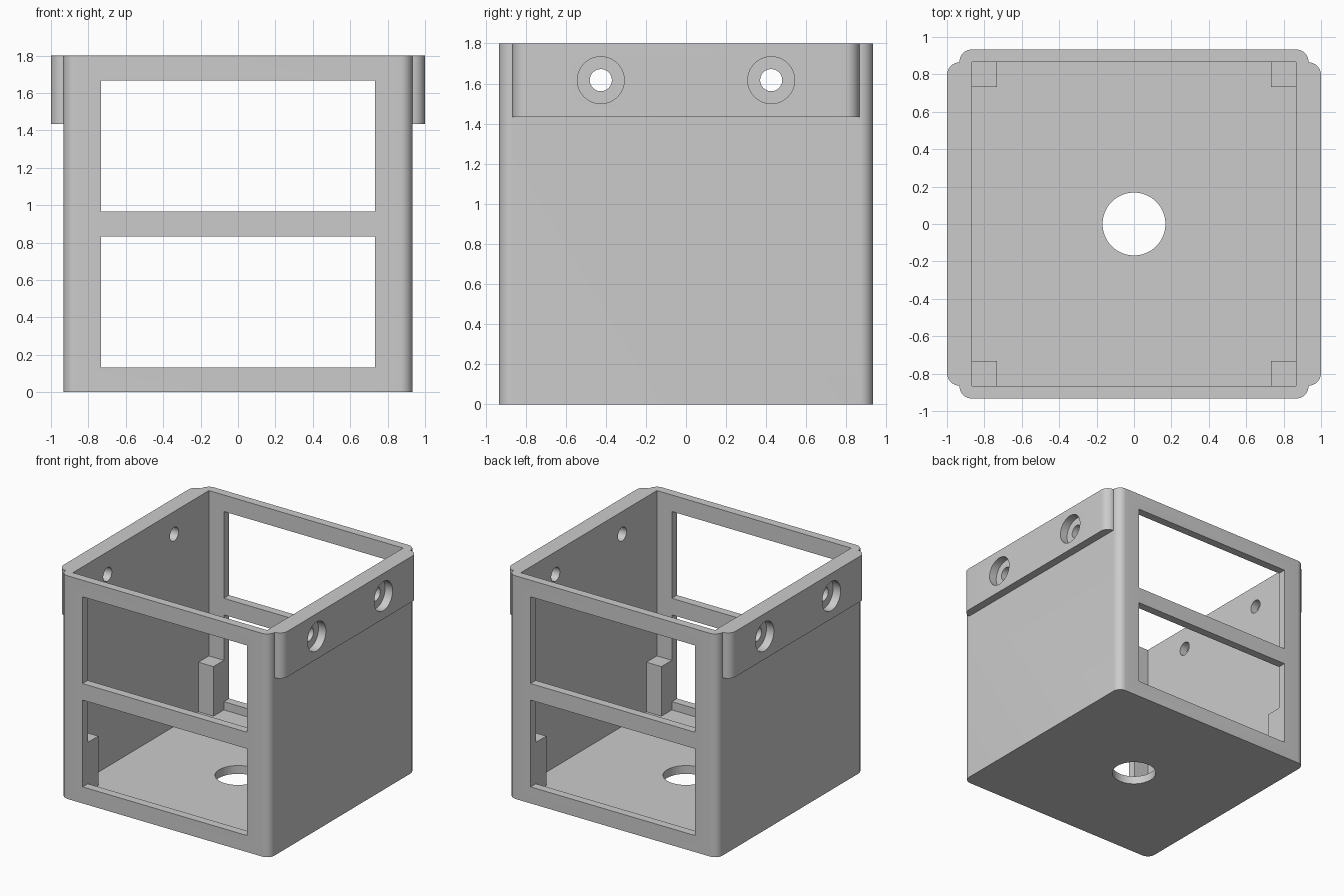
import bpy, bmesh, math
from mathutils import Matrix, Vector

cube = bpy.data.objects.get("Cube")
if cube:
    bpy.data.objects.remove(cube, do_unlink=True)

WALL = 1 / 15            # wall and floor thickness
HALF = 14 * WALL         # half width of the body
INNER = HALF - WALL      # half width of the cavity
TOP = 1.8

grey = bpy.data.materials.new("light grey plastic")
grey.use_nodes = True
grey.diffuse_color = (0.6, 0.6, 0.6, 1)
grey.node_tree.nodes["Principled BSDF"].inputs["Base Color"].default_value = (0.6, 0.6, 0.6, 1)


def add_object(name, bm):
    bmesh.ops.recalc_face_normals(bm, faces=bm.faces)
    mesh = bpy.data.meshes.new(name)
    bm.to_mesh(mesh)
    bm.free()
    mesh.materials.append(grey)
    obj = bpy.data.objects.new(name, mesh)
    bpy.context.collection.objects.link(obj)
    return obj


def box(name, low, high):
    low, high = Vector(low), Vector(high)
    bm = bmesh.new()
    bmesh.ops.create_cube(bm, size=1)
    bmesh.ops.scale(bm, vec=high - low, verts=bm.verts)
    bmesh.ops.translate(bm, vec=(low + high) / 2, verts=bm.verts)
    return add_object(name, bm)


def rounded_block(name, hx, hy, radius, z0, z1, steps=10):
    """Block with rounded vertical edges."""
    bm = bmesh.new()
    ring = []
    for quarter, (sx, sy) in enumerate([(1, 1), (-1, 1), (-1, -1), (1, -1)]):
        for i in range(steps + 1):
            a = (quarter + i / steps) * math.pi / 2
            ring.append(bm.verts.new((sx * (hx - radius) + radius * math.cos(a),
                                      sy * (hy - radius) + radius * math.sin(a), z0)))
    face = bm.faces.new(ring)
    grown = bmesh.ops.extrude_face_region(bm, geom=[face])["geom"]
    bmesh.ops.translate(bm, vec=(0, 0, z1 - z0),
                        verts=[v for v in grown if isinstance(v, bmesh.types.BMVert)])
    return add_object(name, bm)


def cylinder(name, radius, length, centre, axis="Z"):
    bm = bmesh.new()
    turn = Matrix.Rotation(math.pi / 2, 4, "Y") if axis == "X" else Matrix()
    bmesh.ops.create_cone(bm, cap_ends=True, segments=64, radius1=radius, radius2=radius,
                          depth=length, matrix=Matrix.Translation(centre) @ turn)
    return add_object(name, bm)


def combine(target, tool, operation):
    mod = target.modifiers.new("combine", "BOOLEAN")
    mod.operation, mod.solver, mod.object = operation, "EXACT", tool
    bpy.context.view_layer.objects.active = target
    bpy.ops.object.modifier_apply(modifier=mod.name)
    bpy.data.objects.remove(tool, do_unlink=True)


# Outer body with the side mounting flanges near the rim
housing = rounded_block("housing", HALF, HALF, WALL, 0, TOP)
combine(housing, rounded_block("side_flanges", 1, 0.865, 0.069, 1.433, TOP), "UNION")

# Open cavity
combine(housing, box("cavity", (-INNER, -INNER, WALL), (INNER, INNER, 2)), "DIFFERENCE")

# Two windows, one above the other, through front and back
POST = INNER - 2 * WALL
for low, high in ((2, 12.5), (14.5, 25)):
    combine(housing, box("window", (-POST, -1.2, low * WALL), (POST, 1.2, high * WALL)),
            "DIFFERENCE")

# Floor hole
combine(housing, cylinder("floor_hole", 0.168, 0.4, (0, 0, 0)), "DIFFERENCE")

# Counterbored screw holes through both sides
for y in (-0.425, 0.425):
    combine(housing, cylinder("screw_hole", 0.055, 3, (0, y, 1.617), "X"), "DIFFERENCE")
    for side in (-1, 1):
        combine(housing, cylinder("counterbore", 0.117, 0.2,
                                  (side * (HALF + 0.1), y, 1.617), "X"), "DIFFERENCE")

# Support posts in the four inner corners
for sx in (-1, 1):
    for sy in (-1, 1):
        xs = sorted((sx * POST, sx * 0.89))
        ys = sorted((sy * POST, sy * 0.89))
        combine(housing, box("post", (xs[0], ys[0], 0.03), (xs[1], ys[1], 7 * WALL)), "UNION")

bpy.ops.object.select_all(action="DESELECT")
housing.select_set(True)
bpy.context.view_layer.objects.active = housing
bpy.ops.object.shade_smooth_by_angle(angle=math.radians(30))
